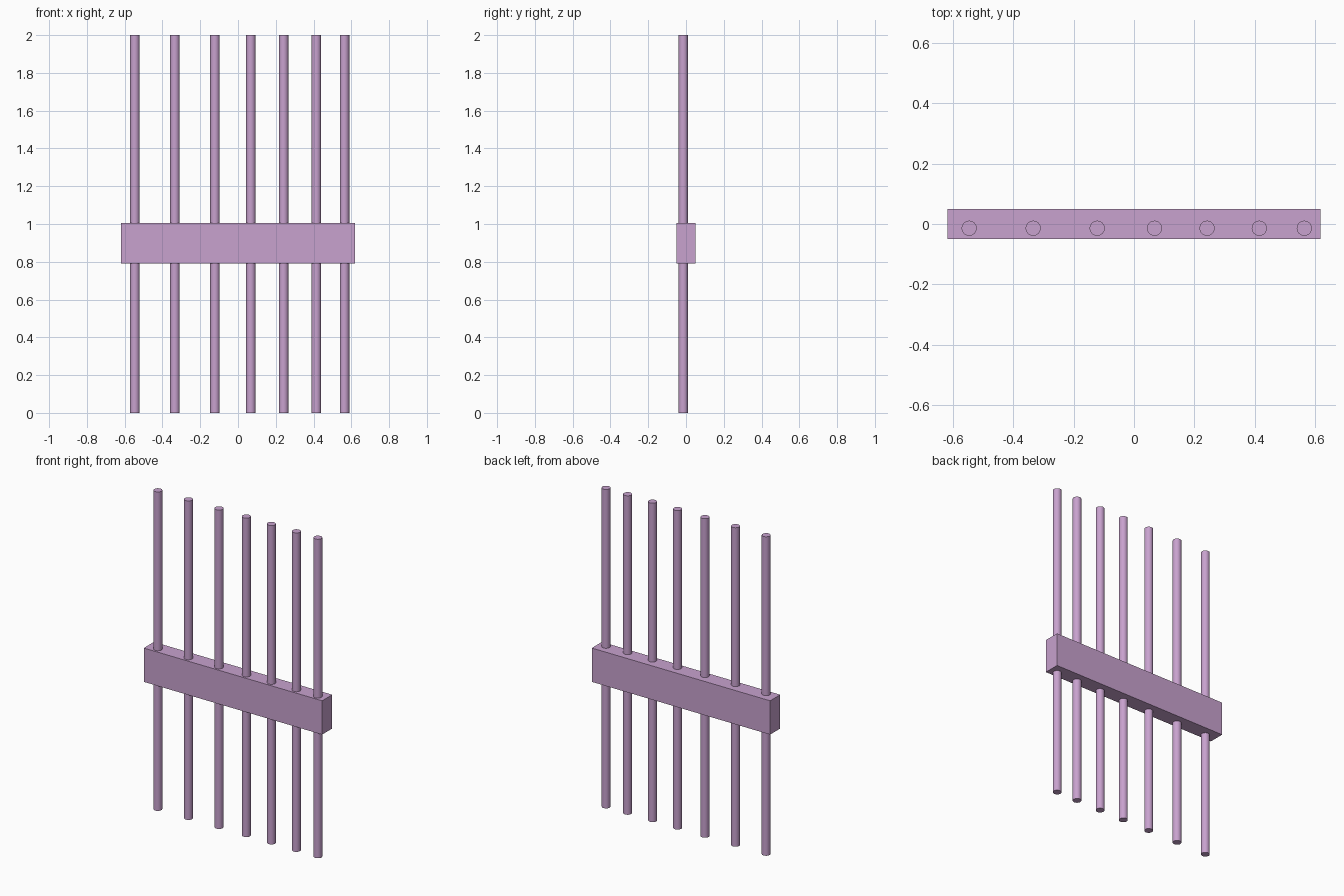
import bpy
import math

if "Cube" in bpy.data.objects:
    bpy.data.objects.remove(bpy.data.objects["Cube"])

mat = bpy.data.materials.new("lilac")
mat.diffuse_color = (0.58, 0.36, 0.62, 1)
mat.use_nodes = True
mat.node_tree.nodes["Principled BSDF"].inputs["Base Color"].default_value = mat.diffuse_color

ROD_X = [-0.546, -0.334, -0.122, 0.068, 0.242, 0.415, 0.564]
ROD_Y, ROD_RADIUS, ROD_HEIGHT = -0.014, 0.025, 2.0


def finish(name):
    obj = bpy.context.object
    obj.name = name
    obj.data.materials.append(mat)
    return obj


# Crossbar holding the rods together
bpy.ops.mesh.primitive_cube_add(size=1, location=(0, 0, 0.898))
bar = finish("crossbar")
bar.scale = (1.237, 0.1, 0.212)
bpy.ops.object.transform_apply(location=False, rotation=False, scale=True)

# Upright round rods, closer together towards the right
for i, x in enumerate(ROD_X, 1):
    bpy.ops.mesh.primitive_cylinder_add(vertices=32, radius=ROD_RADIUS, depth=ROD_HEIGHT,
                                        location=(x, ROD_Y, ROD_HEIGHT / 2))
    finish(f"rod_{i}")
    bpy.ops.object.shade_smooth_by_angle(angle=math.radians(40))
